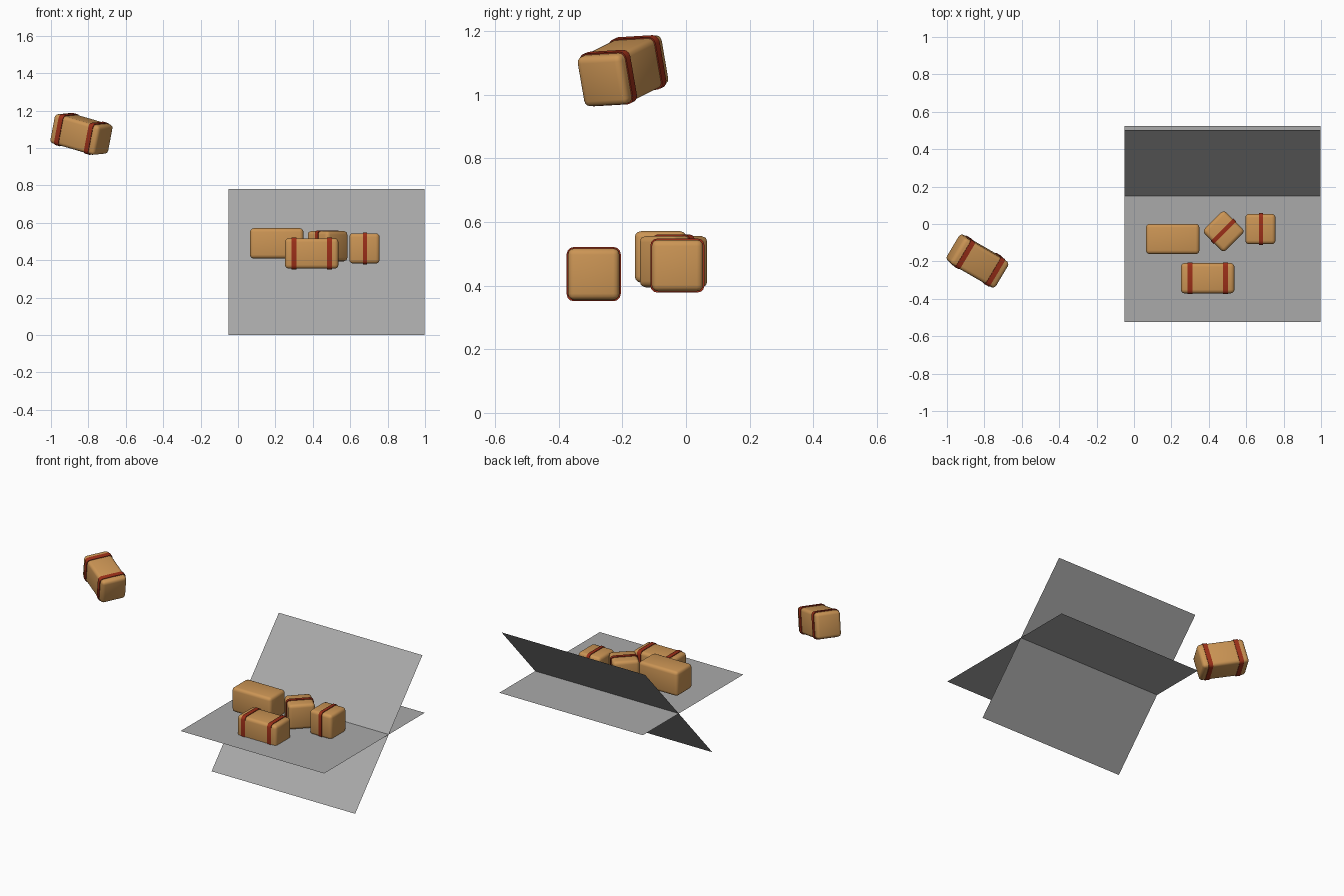
import bpy, bmesh, math
from mathutils import Matrix, Euler

if "Cube" in bpy.data.objects:
    bpy.data.objects.remove(bpy.data.objects["Cube"])


def material(name, rgb):
    m = bpy.data.materials.new(name)
    m.diffuse_color = (*rgb, 1.0)
    m.use_nodes = True
    m.node_tree.nodes["Principled BSDF"].inputs["Base Color"].default_value = m.diffuse_color
    return m


TAN = material("tan_cardboard", (0.60, 0.30, 0.09))
RED = material("dark_red_strap", (0.33, 0.028, 0.009))
GREY = material("mid_grey", (0.40, 0.40, 0.40))


def add_object(name, bm, mat, matrix, smooth=True):
    mesh = bpy.data.meshes.new(name)
    bm.to_mesh(mesh)
    bm.free()
    mesh.materials.append(mat)
    ob = bpy.data.objects.new(name, mesh)
    bpy.context.collection.objects.link(ob)
    ob.matrix_world = matrix
    if smooth:
        bpy.ops.object.select_all(action='DESELECT')
        ob.select_set(True)
        bpy.context.view_layer.objects.active = ob
        bpy.ops.object.shade_smooth_by_angle(angle=math.radians(40))
    return ob


def rounded_block(size, radius, along_x_only=False):
    """Block with rounded edges; optionally only the edges parallel to x."""
    bm = bmesh.new()
    bmesh.ops.create_cube(bm, size=1.0)
    bmesh.ops.scale(bm, vec=size, verts=bm.verts)
    edges = [e for e in bm.edges if not along_x_only
             or abs(e.verts[0].co.x - e.verts[1].co.x) > 1e-4]
    bmesh.ops.bevel(bm, geom=edges, offset=radius, offset_type='OFFSET',
                    segments=3, profile=0.5, affect='EDGES')
    return bm


def parcel(name, length, centre, rotation, straps, strap_width):
    """Rounded parcel lying along its local x, with bands around it."""
    rot = Euler([math.radians(a) for a in rotation], 'XYZ').to_matrix().to_4x4()
    frame = Matrix.Translation(centre) @ rot
    add_object(name, rounded_block((length, SIDE, SIDE), 0.02), TAN, frame)
    for i, x in enumerate(straps):
        band = rounded_block((strap_width, SIDE + 0.008, SIDE + 0.008), 0.022, True)
        add_object(f"{name}_strap_{i + 1}", band, RED,
                   frame @ Matrix.Translation((x, 0, 0)))


SIDE = 0.162
LONG = 0.286

# parcels
parcel("plain_parcel", LONG, (0.207, -0.080, 0.490), (0, 0, 0), [], 0)
parcel("front_parcel", LONG, (0.394, -0.290, 0.436), (0, 0, 0), [-0.095, 0.095], 0.027)
parcel("turned_parcel", SIDE, (0.479, -0.039, 0.475), (0, 0, -45), [0], 0.022)
parcel("right_parcel", SIDE, (0.676, -0.027, 0.463), (0, 0, 0), [0.002], 0.021)
parcel("flying_parcel", LONG, (-0.837, -0.198, 1.075), (3, 14, -30), [-0.095, 0.095], 0.027)


# two crossing sheets, one level and one tilted
def sheet(name, centre, tilt):
    bm = bmesh.new()
    bmesh.ops.create_grid(bm, x_segments=1, y_segments=1, size=0.525)
    add_object(name, bm, GREY, Matrix.Translation(centre)
               @ Matrix.Rotation(tilt, 4, 'X'), smooth=False)


sheet("level_sheet", (0.473, 0, 0.39), 0)
sheet("tilted_sheet", (0.473, 0.15, 0.39), math.asin(0.39 / 0.525))
